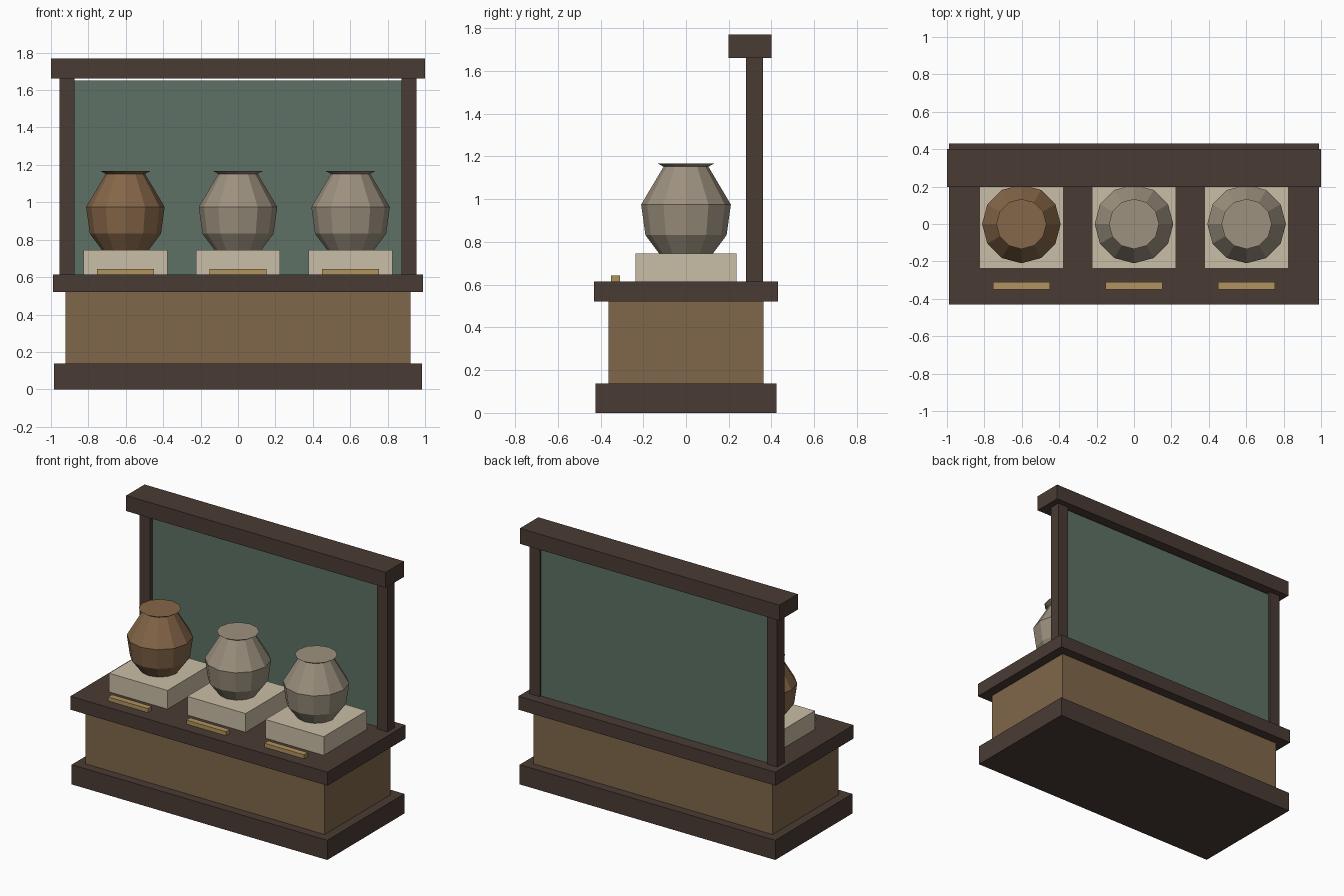
import bpy
import bmesh
from math import cos, sin, pi

cube = bpy.data.objects.get("Cube")
if cube:
    bpy.data.objects.remove(cube, do_unlink=True)


def material(name, rgb):
    """Flat material from 0-255 display values, stored as linear."""
    lin = [((c / 255 + 0.055) / 1.055) ** 2.4 for c in rgb] + [1]
    m = bpy.data.materials.new(name)
    m.use_nodes = True
    m.diffuse_color = lin
    m.node_tree.nodes["Principled BSDF"].inputs["Base Color"].default_value = lin
    return m


dark_wood = material("dark wood", (74, 59, 52))
oak = material("oak", (128, 103, 74))
green = material("green board", (93, 113, 101))
cream = material("cream stone", (201, 189, 166))
brass = material("brass", (176, 147, 94))
brown_clay = material("brown clay", (133, 102, 72))
grey_clay = material("grey clay", (157, 145, 127))


def finish(name, bm, mat):
    bmesh.ops.recalc_face_normals(bm, faces=bm.faces)
    mesh = bpy.data.meshes.new(name)
    bm.to_mesh(mesh)
    bm.free()
    mesh.materials.append(mat)
    obj = bpy.data.objects.new(name, mesh)
    bpy.context.collection.objects.link(obj)
    return obj


def box(name, x, y, z, mat):
    """Box from (min, max) ranges on each axis."""
    bm = bmesh.new()
    bmesh.ops.create_cube(bm, size=1)
    for v in bm.verts:
        v.co = [r[0] if c < 0 else r[1] for c, r in zip(v.co, (x, y, z))]
    return finish(name, bm, mat)


def lathe(name, x, profile, mat, sides=12):
    """Closed faceted pot from (radius, height) points."""
    bm = bmesh.new()
    rings = [[bm.verts.new((x + r * cos(2 * pi * i / sides), r * sin(2 * pi * i / sides), z))
              for i in range(sides)] for r, z in profile]
    for low, high in zip(rings, rings[1:]):
        for i in range(sides):
            j = (i + 1) % sides
            bm.faces.new((low[i], low[j], high[j], high[i]))
    bm.faces.new(rings[0])
    bm.faces.new(rings[-1])
    return finish(name, bm, mat)


# Counter
box("base_plinth", (-0.985, 0.985), (-0.424, 0.424), (0, 0.137), dark_wood)
box("counter_body", (-0.922, 0.922), (-0.363, 0.363), (0.02, 0.54), oak)
box("counter_top", (-0.99, 0.99), (-0.43, 0.43), (0.521, 0.615), dark_wood)

# Back board and its frame
box("back_board", (-0.88, 0.88), (0.308, 0.345), (0.61, 1.65), green)
for side, x in (("right", (-0.955, -0.875)), ("left", (0.875, 0.955))):
    box(side + "_post", x, (0.28, 0.36), (0.61, 1.665), dark_wood)
box("top_beam", (-1, 1), (0.198, 0.4), (1.662, 1.77), dark_wood)

# Displays: stand, label and pot
pot_profile = [(0.125, 0.745), (0.19, 0.832), (0.21, 0.975), (0.105, 1.152), (0.134, 1.168)]
for place, x, clay in (("right", -0.602, brown_clay), ("middle", 0, grey_clay), ("left", 0.602, grey_clay)):
    box(place + "_stand", (x - 0.225, x + 0.225), (-0.237, 0.237), (0.61, 0.745), cream)
    box(place + "_label", (x - 0.153, x + 0.153), (-0.351, -0.309), (0.61, 0.643), brass)
    lathe(place + "_pot", x, pot_profile, clay)
